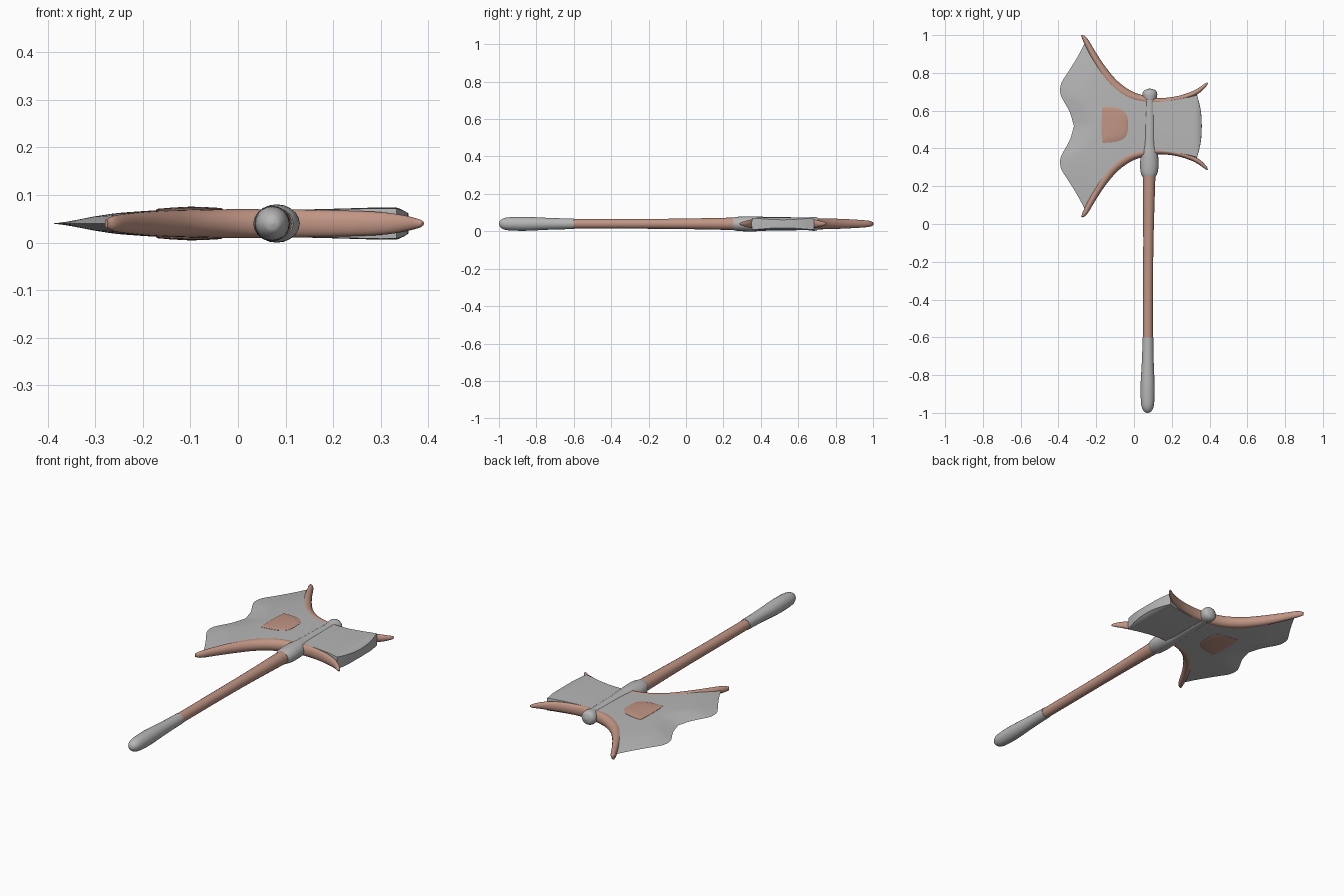
import bpy, bmesh, math
from mathutils import Vector

if "Cube" in bpy.data.objects:
    bpy.data.objects.remove(bpy.data.objects["Cube"])

ZC, YC = 0.04, 0.518   # mid height of the axe, mirror line of the head


def material(name, col):
    m = bpy.data.materials.new(name)
    m.diffuse_color = (*col, 1)
    m.use_nodes = True
    m.node_tree.nodes["Principled BSDF"].inputs["Base Color"].default_value = m.diffuse_color
    return m


STEEL = material("grey steel", (0.47, 0.47, 0.47))
COPPER = material("copper brown", (0.53, 0.30, 0.23))


def finish(bm, name, mat, angle=50):
    bmesh.ops.remove_doubles(bm, verts=bm.verts, dist=1e-5)
    bmesh.ops.recalc_face_normals(bm, faces=bm.faces)
    me = bpy.data.meshes.new(name)
    bm.to_mesh(me)
    bm.free()
    me.materials.append(mat)
    ob = bpy.data.objects.new(name, me)
    bpy.context.collection.objects.link(ob)
    bpy.ops.object.select_all(action='DESELECT')
    ob.select_set(True)
    bpy.context.view_layer.objects.active = ob
    bpy.ops.object.shade_smooth_by_angle(angle=math.radians(angle))
    return ob


def smooth_path(pts, n=6):
    """Catmull-Rom through points of any dimension."""
    P = [Vector(p) for p in pts]
    P = [2 * P[0] - P[1]] + P + [2 * P[-1] - P[-2]]
    out = []
    for i in range(1, len(P) - 2):
        a, b, c, d = P[i - 1:i + 3]
        for k in range(n):
            t = k / n
            out.append(0.5 * (2 * b + (c - a) * t + (2 * a - 5 * b + 4 * c - d) * t * t
                              + (3 * b - a - 3 * c + d) * t ** 3))
    return out + [P[-2]]


def at(path, t):
    """Sample a polyline at t in 0..1."""
    f = min(max(t, 0), 1) * (len(path) - 1)
    i = min(int(f), len(path) - 2)
    return path[i].lerp(path[i + 1], f - i)


def lookup(table, x):
    for (x0, h0), (x1, h1) in zip(table, table[1:]):
        if x <= x1:
            return h0 + (h1 - h0) * max(0, (x - x0) / (x1 - x0))
    return table[-1][1]


def loft(name, pts, mat, n=5, sides=20):
    """Elliptical tube along (x, y) with half width and half height."""
    path = smooth_path(pts, n)
    bm = bmesh.new()
    rings = []
    for i, p in enumerate(path):
        a, b = path[max(i - 1, 0)], path[min(i + 1, len(path) - 1)]
        t = Vector((b[0] - a[0], b[1] - a[1])).normalized()
        w, h = max(p[2], 0.002), max(p[3], 0.002)
        rings.append([bm.verts.new((p[0] - t.y * w * math.cos(q), p[1] + t.x * w * math.cos(q),
                                    ZC + h * math.sin(q)))
                      for q in (2 * math.pi * k / sides for k in range(sides))])
    for r, s in zip(rings, rings[1:]):
        for k in range(sides):
            j = (k + 1) % sides
            bm.faces.new((r[k], r[j], s[j], s[k]))
    bm.faces.new(rings[0])
    bm.faces.new(rings[-1])
    return finish(bm, name, mat)


# Handle: pommel, grip and neck with knob
loft("pommel", [(.072, -1, .003, .003), (.072, -.993, .018, .018), (.072, -.97, .031, .031),
                (.072, -.93, .036, .036), (.072, -.85, .037, .037), (.073, -.72, .031, .031),
                (.074, -.6, .028, .028)], STEEL)
loft("grip", [(.074, -.61, .026, .026), (.074, -.4, .026, .026), (.076, -.1, .027, .027),
              (.079, .15, .031, .031), (.08, .27, .034, .034)], COPPER)
loft("neck", [(.08, .252, .036, .033), (.08, .27, .044, .037), (.081, .31, .049, .04),
              (.082, .37, .045, .04), (.082, .43, .036, .037), (.083, .55, .034, .035),
              (.084, .645, .030, .034), (.084, .665, .036, .036), (.084, .69, .039, .037),
              (.084, .708, .029, .028), (.084, .717, .003, .003)], STEEL)

# Trim along the upper and lower edges of the head
trim = [(-.277, .999, .004, .009), (-.258, .975, .013, .017), (-.215, .895, .018, .023),
        (-.165, .812, .023, .027), (-.105, .735, .028, .029), (-.03, .682, .027, .030),
        (.05, .658, .022, .030), (.14, .650, .017, .029), (.23, .662, .015, .027),
        (.30, .684, .014, .024), (.345, .708, .012, .018), (.378, .736, .008, .010),
        (.389, .748, .003, .004)]
loft("upper_trim", trim, COPPER)
loft("lower_trim", [(x, 2 * YC - y, w, h) for x, y, w, h in trim], COPPER)

# Outline curves of the upper half of the head
left = smooth_path([(-.318, YC), (-.34, .592), (-.38, .665), (-.391, .70), (-.384, .748),
                    (-.345, .81), (-.302, .88), (-.272, .935), (-.255, .972)])
right = smooth_path([(.359, YC), (.356, .58), (.348, .63), (.333, .686)])
top = smooth_path([(-.255, .972)] + [p[:2] for p in trim[2:9]] + [(.29, .674), (.333, .686)])

THICK = [(-.40, .003), (-.33, .014), (-.25, .023), (-.17, .028), (-.1, .031), (.0, .029),
         (.08, .028), (.2, .031), (.3, .034), (.334, .034), (.352, .026), (.36, .020)]


def half_thickness(x, y):
    return lookup(THICK, x) * (1 - 0.5 * min(1, abs(y - YC) / 0.46) ** 2)


# Blade: grid between the outline curves, mirrored in y and z
us = [0, .02, .05, .09] + [.13 + .05 * i for i in range(16)] + [.91, .93, .95, .97, .985, .999, 1]
vs = [i / 24 for i in range(24)] + [.98, 1]
bm = bmesh.new()
for sy in (1, -1):
    for sz in (1, -1):
        grid = []
        for v in vs:
            L, R, row = at(left, v), at(right, v), []
            for u in us:
                T = at(top, u)
                B = left[0].lerp(right[0], u)
                corner = (left[0].lerp(right[0], u)).lerp(left[-1].lerp(right[-1], u), v)
                p = L.lerp(R, u) + B.lerp(T, v) - corner
                h = half_thickness(p.x, p.y) * min(1, u / .15) ** .7
                if u == 1 or v == 1:
                    h = 0
                row.append(bm.verts.new((p.x, YC + sy * (p.y - YC), ZC + sz * h)))
            grid.append(row)
        for r, s in zip(grid, grid[1:]):
            for k in range(len(us) - 1):
                bm.faces.new((r[k], r[k + 1], s[k + 1], s[k]))
finish(bm, "axe_blade", STEEL, 40)

# Raised panels set in both faces of the blade
panel = smooth_path([(-.168, .61), (-.155, .62), (-.08, .611), (-.04, .58), (-.032, .525),
                     (-.04, .47), (-.08, .44), (-.155, .43), (-.168, .44), (-.172, .525),
                     (-.168, .61)], 4)[:-1]
mid = Vector((-.105, .525))
for name, sz in (("upper_panel", 1), ("lower_panel", -1)):
    bm = bmesh.new()
    rings = []
    for scale, lift in ((1, -.004), (1, .0012), (.94, .003), (.6, .004), (.2, .0045)):
        pts = [mid.lerp(p, scale) for p in panel]
        rings.append([bm.verts.new((p.x, p.y, ZC + sz * (half_thickness(p.x, p.y) + lift)))
                      for p in pts])
    for r, s in zip(rings, rings[1:]):
        for k in range(len(r)):
            j = (k + 1) % len(r)
            bm.faces.new((r[k], r[j], s[j], s[k]))
    bm.faces.new(rings[-1])
    finish(bm, name, COPPER)
